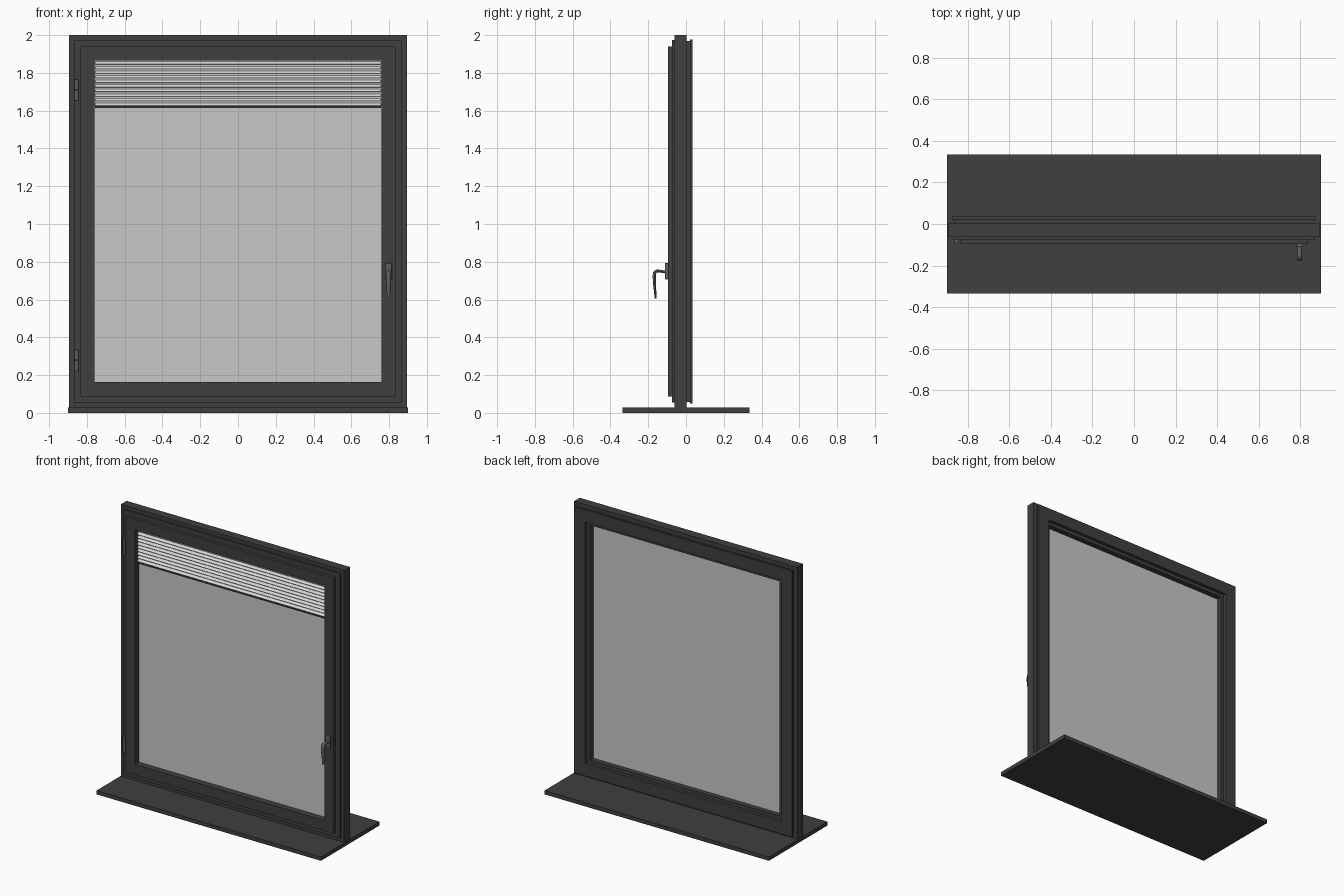
import bpy, bmesh, math
from mathutils import Matrix, Vector

if "Cube" in bpy.data.objects:
    bpy.data.objects.remove(bpy.data.objects["Cube"])


def material(name, v):
    m = bpy.data.materials.new(name)
    m.diffuse_color = (v, v, v, 1)
    m.use_nodes = True
    m.node_tree.nodes["Principled BSDF"].inputs["Base Color"].default_value = m.diffuse_color
    return m


DARK = material("dark_grey_frame", 0.05)
GLASS = material("pale_grey_glass", 0.58)
METAL = material("mid_grey_metal", 0.12)
BLIND = material("light_grey_blind", 0.68)


def finish(name, bm, mat):
    bmesh.ops.recalc_face_normals(bm, faces=bm.faces)
    me = bpy.data.meshes.new(name)
    bm.to_mesh(me)
    bm.free()
    me.materials.append(mat)
    ob = bpy.data.objects.new(name, me)
    bpy.context.collection.objects.link(ob)
    return ob


def add_box(bm, centre, size, tilt=0):
    mat = (Matrix.Translation(centre) @ Matrix.Rotation(tilt, 4, 'X')
           @ Matrix.Diagonal((*size, 1)))
    bmesh.ops.create_cube(bm, size=1, matrix=mat)


def box(name, centre, size, mat, bevel=0):
    bm = bmesh.new()
    add_box(bm, centre, size)
    if bevel:
        bmesh.ops.bevel(bm, geom=bm.edges[:], offset=bevel, segments=2,
                        affect='EDGES', profile=0.5)
    return finish(name, bm, mat)


HALF, BOTTOM, TOP = 0.895, 0.028, 2.0


def mitred_ring(name, profile, mat):
    """Sweep an (inset, y) profile round the window rectangle."""
    bm = bmesh.new()
    loops = []
    for sx, top in ((-1, 0), (1, 0), (1, 1), (-1, 1)):
        loops.append([bm.verts.new((sx * (HALF - i), y,
                                    TOP - i if top else BOTTOM + i))
                      for i, y in profile])
    n = len(profile)
    for c in range(4):
        a, b = loops[c], loops[(c + 1) % 4]
        for k in range(n):
            bm.faces.new((a[k], a[(k + 1) % n], b[(k + 1) % n], b[k]))
    return finish(name, bm, mat)


# Sill board
box("sill", (0, 0, 0.014), (1.8, 0.67, 0.028), DARK)

# Fixed frame with stepped front, back trim, and opening sash
mitred_ring("outer_frame", [(0, -.062), (0, .003), (.125, .003), (.125, -.062)], DARK)
mitred_ring("back_trim", [(.03, .003), (.03, .02), (.022, .02), (.022, .035),
                          (.11, .035), (.11, .012), (.135, .012), (.135, .003)], DARK)
mitred_ring("sash", [(.026, -.062), (.026, -.075), (.06, -.075), (.06, -.096),
                     (.135, -.096), (.135, .003), (.125, .003), (.125, -.062)], DARK)

# Glass pane
box("glass_pane", (0, -0.0375, 1.0145), (1.53, 0.025, 1.71), GLASS)

# Raised blind: tilted slats and bottom rail
bm = bmesh.new()
for k in range(10):
    add_box(bm, (0, -0.064, 1.852 - k * 0.0243), (1.515, 0.020, 0.002), math.radians(42))
finish("blind_slats", bm, BLIND)
box("blind_bottom_rail", (0, -0.064, 1.619), (1.515, 0.018, 0.010), DARK)

# Two-part hinges on the left stile
bm = bmesh.new()
for z in (0.278, 1.71):
    for s in (-1, 1):
        bmesh.ops.create_cone(bm, cap_ends=True, segments=16, radius1=0.010, radius2=0.010,
                              depth=0.054,
                              matrix=Matrix.Translation((-0.855, -0.082, z + s * 0.0285)))
hinges = finish("hinges", bm, METAL)

# Handle plate and bent tapering lever
box("handle_plate", (0.797, -0.103, 0.75), (0.034, 0.016, 0.086), METAL, 0.003)
path = [(-.105, .745, .009), (-.135, .750, .009), (-.155, .752, .010), (-.165, .744, .011),
        (-.168, .725, .011), (-.167, .69, .010), (-.164, .65, .008), (-.161, .605, .006)]
bm = bmesh.new()
rings = []
for k, (y, z, r) in enumerate(path):
    p, q = path[max(k - 1, 0)], path[min(k + 1, len(path) - 1)]
    d = Vector((0, q[0] - p[0], q[1] - p[1])).normalized()
    side = Vector((1, 0, 0))
    up = side.cross(d)
    c = Vector((0.797, y, z))
    rings.append([bm.verts.new(c + side * r * 1.25 * math.cos(t * math.tau / 12)
                               + up * r * 0.8 * math.sin(t * math.tau / 12))
                  for t in range(12)])
for a, b in zip(rings, rings[1:]):
    for t in range(12):
        bm.faces.new((a[t], a[(t + 1) % 12], b[(t + 1) % 12], b[t]))
bm.faces.new(rings[0])
bm.faces.new(rings[-1])
lever = finish("handle_lever", bm, METAL)

# Smooth the round hardware
for ob in (hinges, lever):
    bpy.ops.object.select_all(action='DESELECT')
    ob.select_set(True)
    bpy.context.view_layer.objects.active = ob
    bpy.ops.object.shade_smooth_by_angle(angle=math.radians(40))
